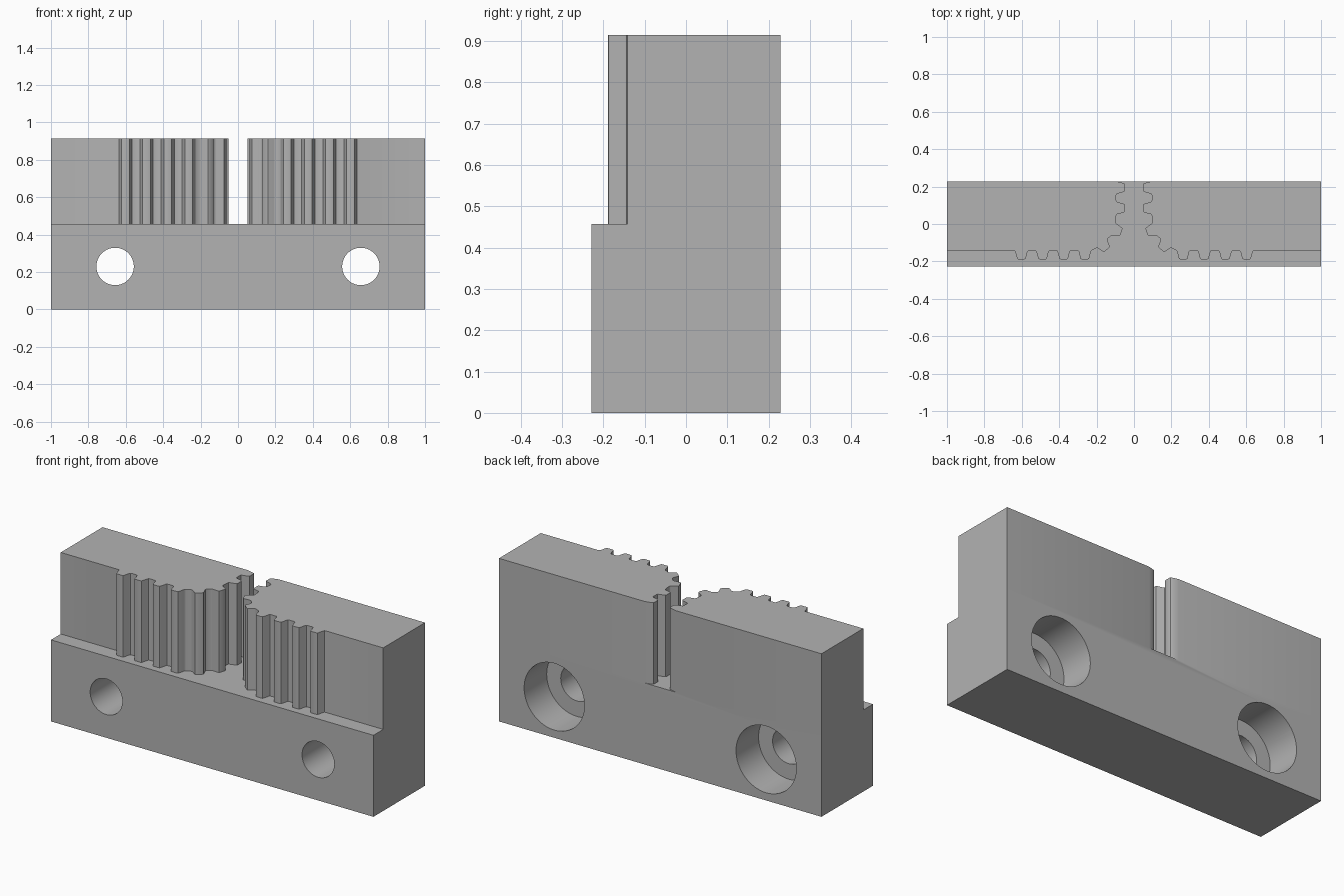
import bpy, bmesh
from math import radians, pi
from mathutils import Vector, Matrix

DEPTH = 0.2285      # half depth of the block
LEDGE = 0.457       # height of the base
TOP = 0.914
FACE_Y = -0.142     # front face of the jaws
SLOT_X = 0.095      # half width of the slot at the tooth roots

cube = bpy.data.objects.get("Cube")
if cube:
    bpy.data.objects.remove(cube, do_unlink=True)

grey = bpy.data.materials.new("plain_grey")
grey.use_nodes = True
colour = (0.45, 0.45, 0.45, 1)
grey.diffuse_color = colour
grey.node_tree.nodes["Principled BSDF"].inputs["Base Color"].default_value = colour


def add_object(name, bm):
    bmesh.ops.recalc_face_normals(bm, faces=bm.faces[:])
    mesh = bpy.data.meshes.new(name)
    bm.to_mesh(mesh)
    bm.free()
    mesh.materials.append(grey)
    obj = bpy.data.objects.new(name, mesh)
    bpy.context.collection.objects.link(obj)
    return obj


def tooth(x, y, degrees, height=0.047):
    """Four outline points of a belt tooth pointing along the angle."""
    out = Vector((1, 0)) @ Matrix.Rotation(-radians(degrees), 2)
    side = Vector((-out.y, out.x))
    root = Vector((x, y))
    return [root - side * 0.034, root + out * height - side * 0.022,
            root + out * height + side * 0.022, root + side * 0.034]


# Outline of the jaw on the -x side, run from the front corner to the back
outline = [Vector((-1, FACE_Y))]
for k in range(4):
    outline += tooth(-0.602 + 0.113 * k, FACE_Y, -90)
outline += tooth(-0.171, -0.105, -50, 0.041)
outline += tooth(-0.11, -0.028, -19, 0.045)
for y in (0.085, 0.1945):
    outline += tooth(-SLOT_X, y, 0, 0.045)
outline += [Vector((-1, DEPTH))]


def jaw(name, mirror):
    bm = bmesh.new()
    face = bm.faces.new([bm.verts.new((p.x * mirror, p.y, LEDGE)) for p in outline])
    new = bmesh.ops.extrude_face_region(bm, geom=[face])["geom"]
    bmesh.ops.translate(bm, vec=(0, 0, TOP - LEDGE),
                        verts=[v for v in new if isinstance(v, bmesh.types.BMVert)])
    # Slightly rounded tooth edges
    upright = [e for e in bm.edges
               if abs(e.verts[0].co.z - e.verts[1].co.z) > 0.1
               and abs(e.verts[0].co.x) < 0.9 and e.verts[0].co.y < DEPTH - 0.001]
    bmesh.ops.bevel(bm, geom=upright, offset=0.006, segments=2, profile=0.5,
                    affect='EDGES')
    return add_object(name, bm)


def bore(name, x, radius, y0, y1):
    bm = bmesh.new()
    place = Matrix.Translation((x, (y0 + y1) / 2, 0.23)) @ Matrix.Rotation(pi / 2, 4, 'X')
    bmesh.ops.create_cone(bm, cap_ends=True, segments=64, radius1=radius,
                          radius2=radius, depth=y1 - y0, matrix=place)
    return add_object(name, bm)


# Base block
bm = bmesh.new()
bmesh.ops.create_cube(bm, size=1, matrix=Matrix.Translation((0, 0, LEDGE / 2))
                      @ Matrix.Diagonal((2, 2 * DEPTH, LEDGE, 1)))
body = add_object("belt_clamp_body", bm)

# Toothed jaws are joined on; screw holes and rear counterbores are cut
steps = [(jaw("right_jaw", 1), 'UNION'), (jaw("left_jaw", -1), 'UNION')]
for x in (-0.657, 0.657):
    steps.append((bore("screw_hole", x, 0.1, -0.4, 0.4), 'DIFFERENCE'))
    steps.append((bore("counterbore", x, 0.187, DEPTH - 0.2, 0.4), 'DIFFERENCE'))

bpy.context.view_layer.objects.active = body
for tool, operation in steps:
    mod = body.modifiers.new(tool.name, 'BOOLEAN')
    mod.operation = operation
    mod.solver = 'EXACT'
    mod.object = tool
    bpy.ops.object.modifier_apply(modifier=mod.name)
    bpy.data.objects.remove(tool, do_unlink=True)

# Merge coplanar seams
bm = bmesh.new()
bm.from_mesh(body.data)
bmesh.ops.remove_doubles(bm, verts=bm.verts[:], dist=0.0002)
bmesh.ops.dissolve_limit(bm, angle_limit=radians(0.5), verts=bm.verts[:],
                         edges=bm.edges[:])
bm.to_mesh(body.data)
bm.free()

for obj in bpy.context.selected_objects:
    obj.select_set(False)
body.select_set(True)
bpy.ops.object.shade_smooth_by_angle(angle=radians(30))
